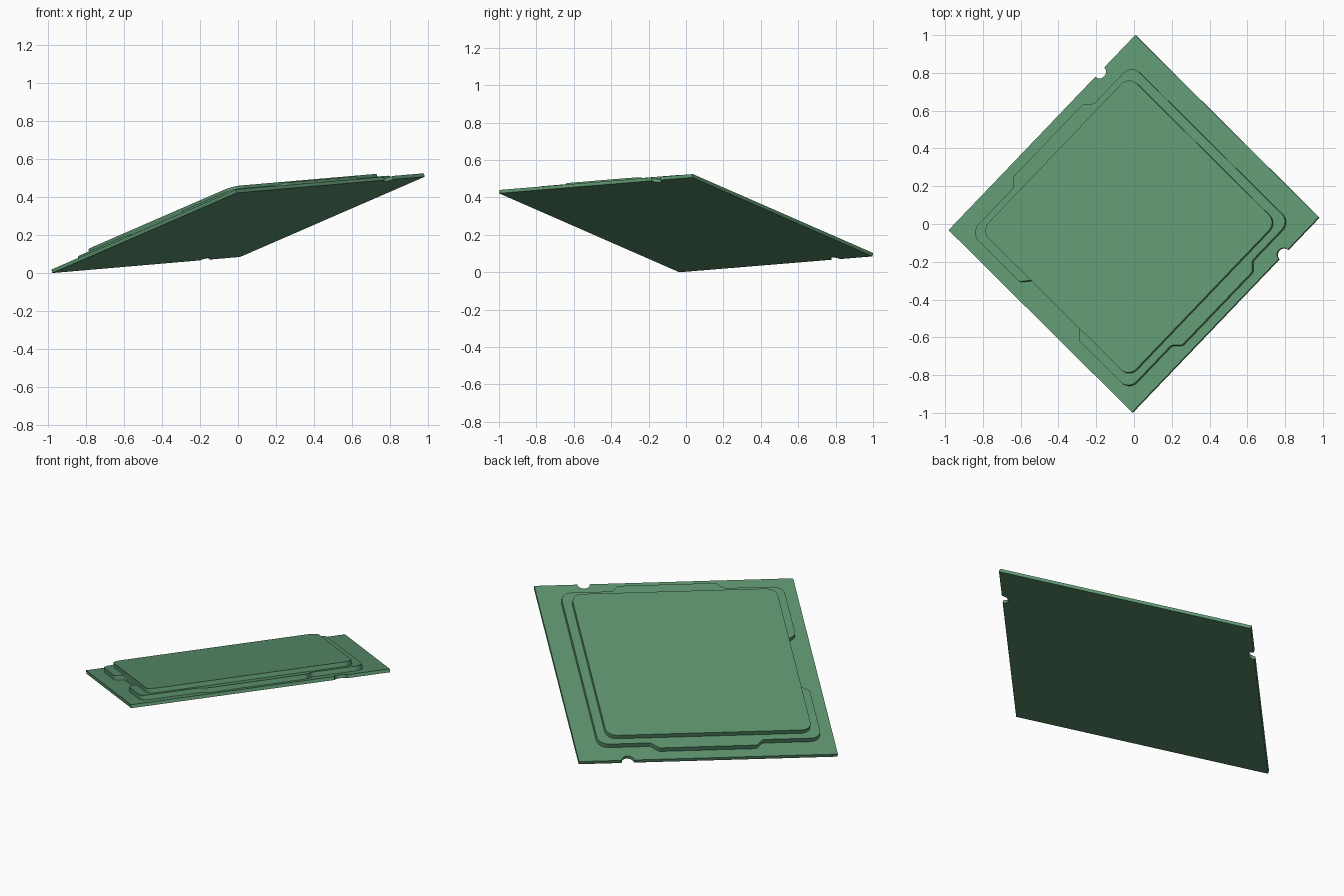
import bpy, bmesh, math
from mathutils import Vector, Matrix

if "Cube" in bpy.data.objects:
    bpy.data.objects.remove(bpy.data.objects["Cube"])

SIZE = 1.432
green = bpy.data.materials.new("green")
green.diffuse_color = (0.11, 0.30, 0.16, 1)
green.use_nodes = True
green.node_tree.nodes["Principled BSDF"].inputs["Base Color"].default_value = green.diffuse_color

# Tilted frame: the chip lies in a plane resting on one corner
u = Vector((0.678, -0.673, 0.2946)).normalized()
v = Vector((0.69, 0.722, 0.059))
v = (v - u * v.dot(u)).normalized()
n = u.cross(v)
frame = Matrix((u, v, n)).transposed().to_4x4()
frame.translation = (-0.977, -0.0355, 0)


def rounded(corners, steps=6):
    """Outline from (x, y, radius) corners, each replaced by an arc."""
    out = []
    for i, (x, y, r) in enumerate(corners):
        p = Vector((x, y))
        a = (Vector(corners[i - 1][:2]) - p).normalized()
        b = (Vector(corners[(i + 1) % len(corners)][:2]) - p).normalized()
        half = a.angle(b) / 2
        t = r / math.tan(half)
        c = p + (a + b).normalized() * (r / math.sin(half))
        s, e = (p + a * t - c).normalized(), (p + b * t - c).normalized()
        for k in range(steps + 1):
            out.append(c + s.slerp(e, k / steps) * r)
    return out


def slab(name, outline, z0, z1):
    bm = bmesh.new()
    face = bm.faces.new([bm.verts.new((p[0], p[1], z0)) for p in outline])
    ext = bmesh.ops.extrude_face_region(bm, geom=[face], use_keep_orig=True)
    top = [g for g in ext["geom"] if isinstance(g, bmesh.types.BMVert)]
    bmesh.ops.translate(bm, verts=top, vec=(0, 0, z1 - z0))
    bmesh.ops.recalc_face_normals(bm, faces=bm.faces)
    me = bpy.data.meshes.new(name)
    bm.to_mesh(me)
    bm.free()
    me.materials.append(green)
    ob = bpy.data.objects.new(name, me)
    bpy.context.collection.objects.link(ob)
    ob.matrix_world = frame
    bpy.ops.object.select_all(action='DESELECT')
    ob.select_set(True)
    bpy.context.view_layer.objects.active = ob
    bpy.ops.object.shade_smooth_by_angle(angle=math.radians(30))


def notch(x, y, r, start):
    """Half circle cut into a board edge."""
    return [(x + r * math.cos(start - math.pi * k / 12),
             y + r * math.sin(start - math.pi * k / 12)) for k in range(13)]


# Board with two key notches on opposite edges
board = [(0, 0), (SIZE, 0)]
board += notch(SIZE, 1.16, 0.034, -math.pi / 2)
board += [(SIZE, SIZE), (0, SIZE)]
board += reversed(notch(0, 1.16, 0.034, math.pi / 2)[::-1])
slab("board", board, 0, 0.019)

# Lid flange: side tabs and a shallow recess along one edge
R, r = 0.06, 0.025
flange = [(0.106, 0.073, R), (0.49, 0.073, r), (0.53, 0.122, r),
          (0.91, 0.122, r), (0.95, 0.073, r), (1.34, 0.073, R),
          (1.34, 0.40, r), (1.383, 0.44, r), (1.383, 0.98, r), (1.34, 1.02, r),
          (1.34, 1.308, R), (0.106, 1.308, R),
          (0.106, 1.02, r), (0.063, 0.98, r), (0.063, 0.44, r), (0.106, 0.40, r)]
slab("lid_flange", rounded(flange), 0.019, 0.045)

# Raised lid plate
lid = [(0.147, 0.122, R), (1.299, 0.122, R), (1.299, 1.258, R), (0.147, 1.258, R)]
slab("lid_top", rounded(lid, 8), 0.045, 0.07)
